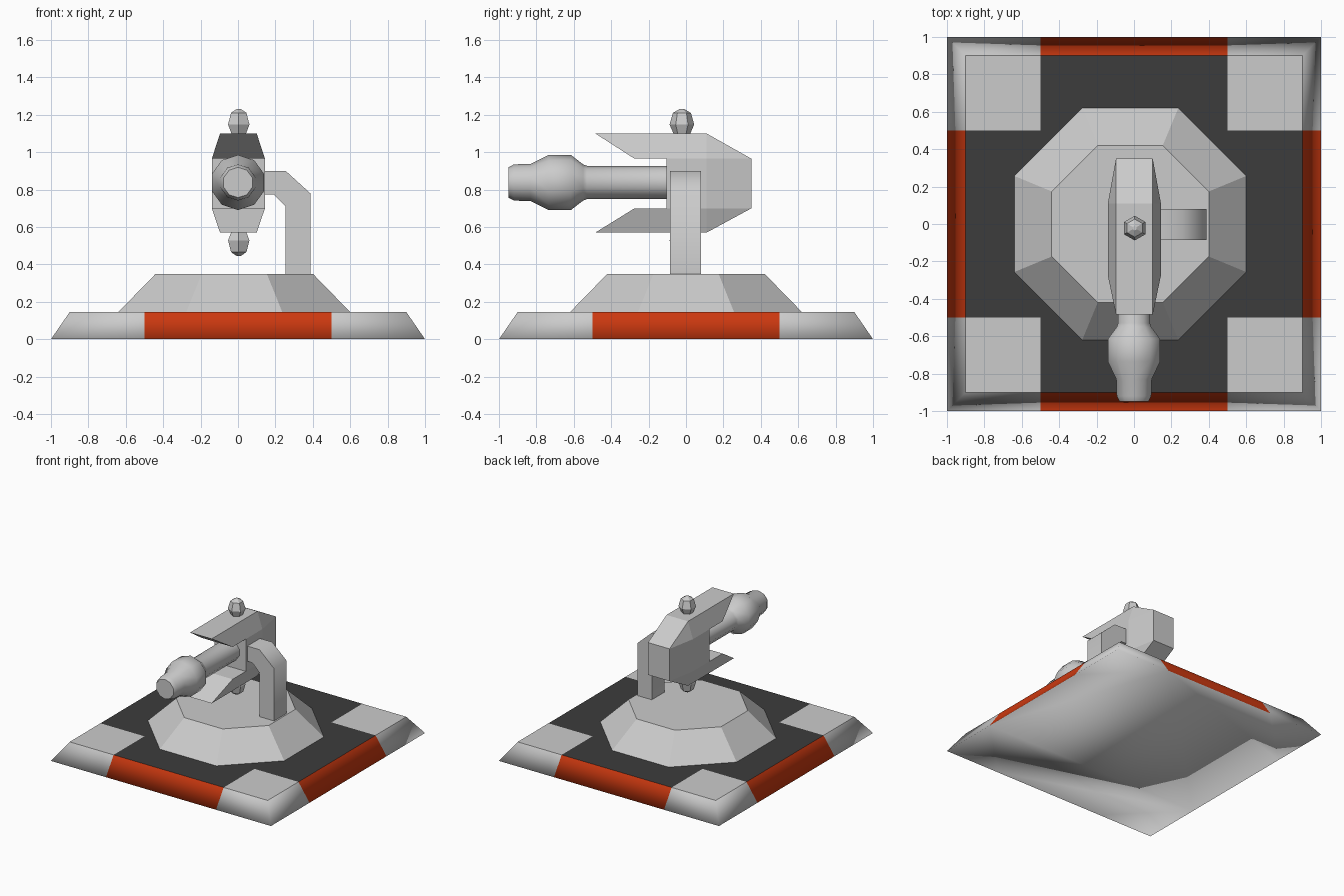
import bpy, bmesh, math
from mathutils import Matrix, Vector

if "Cube" in bpy.data.objects:
    bpy.data.objects.remove(bpy.data.objects["Cube"])


def material(name, rgb):
    m = bpy.data.materials.new(name)
    m.diffuse_color = (*rgb, 1)
    m.use_nodes = True
    m.node_tree.nodes["Principled BSDF"].inputs["Base Color"].default_value = m.diffuse_color
    return m


def build(name, verts, faces, mat=None, smooth=None, recalc=False):
    me = bpy.data.meshes.new(name)
    me.from_pydata([tuple(v) for v in verts], [], faces)
    if recalc:
        bm = bmesh.new()
        bm.from_mesh(me)
        bmesh.ops.recalc_face_normals(bm, faces=bm.faces)
        bm.to_mesh(me)
        bm.free()
    ob = bpy.data.objects.new(name, me)
    bpy.context.collection.objects.link(ob)
    if mat:
        me.materials.append(mat)
    if smooth:
        bpy.ops.object.select_all(action='DESELECT')
        ob.select_set(True)
        bpy.context.view_layer.objects.active = ob
        bpy.ops.object.shade_smooth_by_angle(angle=math.radians(smooth))
    return ob


def ring(n, r, z, cx=0.0, phase=0.5):
    return [Vector((cx + r * math.cos(2 * math.pi * (i + phase) / n),
                    r * math.sin(2 * math.pi * (i + phase) / n), z)) for i in range(n)]


def four_fold(points):
    return [Matrix.Rotation(k * math.pi / 2, 4, 'Z') @ Vector(p) for k in range(4) for p in points]


def lathe(name, profile, n, matrix, smooth=None):
    verts = [matrix @ v for r, z in profile for v in ring(n, r, z)]
    faces = [(k * n + i, k * n + (i + 1) % n, (k + 1) * n + (i + 1) % n, (k + 1) * n + i)
             for k in range(len(profile) - 1) for i in range(n)]
    faces += [tuple(range(n))[::-1], tuple(range(len(verts) - n, len(verts)))]
    return build(name, verts, faces, smooth=smooth, recalc=True)


grey = material("grey_body", (0.7, 0.72, 0.71))
dark = material("dark_panel", (0.045, 0.045, 0.045))
red = material("red_trim", (0.6, 0.04, 0.005))
H = 0.145
C8 = math.cos(math.pi / 8)
CX = -0.02

# Sloped skirt with red strips, joined smoothly to the flat underside
low = four_fold([(-1, -1, 0), (-.5, -1, 0), (.5, -1, 0)])
high = four_fold([(-.9, -.9, H), (-.5, -.9, H), (.5, -.9, H)])
skirt = build("base_skirt", low + high,
              [(i, (i + 1) % 12, 12 + (i + 1) % 12, 12 + i) for i in range(12)] +
              [tuple(range(12))[::-1]], grey)
skirt.data.materials.append(red)
for p in skirt.data.polygons:
    p.use_smooth = True
    if p.index < 12 and p.index % 3 == 1:
        p.material_index = 1

# Dark cross-shaped deck and grey corner panels
cross = four_fold([(-.5, -.9, H), (.5, -.9, H), (.5, -.5, H)])
build("deck", cross, [tuple(range(12))], dark)
panels = four_fold([(.5, -.9, H), (.9, -.9, H), (.9, -.5, H), (.5, -.5, H)])
build("corner_panels", panels, [tuple(range(4 * k, 4 * k + 4)) for k in range(4)], grey)

# Octagonal pedestal
low, high = ring(8, .62 / C8, H, CX), ring(8, .42 / C8, .35, CX)
build("pedestal", low + high,
      [(i, (i + 1) % 8, 8 + (i + 1) % 8, 8 + i) for i in range(8)] + [tuple(range(8, 16))], grey)

# Bent support arm
arm = [(.255, .345), (.387, .345), (.387, .78), (.255, .90), (.12, .90),
       (.12, .775), (.19, .775), (.255, .71)]
n = len(arm)
build("support_arm", [(x, y, z) for y in (-.085, .08) for x, z in arm],
      [tuple(range(n)), tuple(range(n, 2 * n))[::-1]] +
      [(i, n + i, n + (i + 1) % n, (i + 1) % n) for i in range(n)], grey, 50, True)

# Head housing: narrow outline (0-5), wide cheeks (6-11)
side = [(-.485, 1.10, .098), (.11, 1.10, .098), (.35, .965, .098),
        (.35, .70, .098), (.11, .57, .098), (-.485, .57, .098),
        (-.275, .70, .142), (-.105, .70, .142), (-.105, .965, .142), (-.275, .965, .142),
        (.11, .965, .142), (.11, .70, .142)]
cheek = [(0, 1, 10, 8, 9), (1, 2, 10), (2, 3, 11, 10), (3, 4, 11), (4, 5, 6, 7, 11), (8, 10, 11, 7)]
m = len(side)
build("head_housing", [(s * w + .002, y, z) for s in (1, -1) for y, z, w in side],
      cheek + [tuple(i + m for i in f)[::-1] for f in cheek] +
      [(i, i + m, (i + 1) % 10 + m, (i + 1) % 10) for i in range(10)], grey, None, True)

# Barrel with bulged muzzle, pointing to the front
to_front = Matrix.Translation((0, 0, .838)) @ Matrix.Rotation(math.pi / 2, 4, 'X')
barrel = [(.085, .09), (.085, .53), (.092, .55), (.14, .615), (.14, .735),
          (.095, .83), (.092, .92), (.077, .95)]
lathe("barrel", [(r / math.cos(math.pi / 10), d) for r, d in barrel], 10, to_front,
      50).data.materials.append(grey)

# Pivot knobs above and below the head
knob = [(.042, .255), (.066, .31), (.048, .372), (.012, .393)]
for name, s in (("top_knob", 1), ("bottom_knob", -1)):
    mat = Matrix.Translation((.004, -.022, .838)) @ Matrix.Diagonal((1, 1, s, 1))
    lathe(name, knob, 6, mat).data.materials.append(grey)
